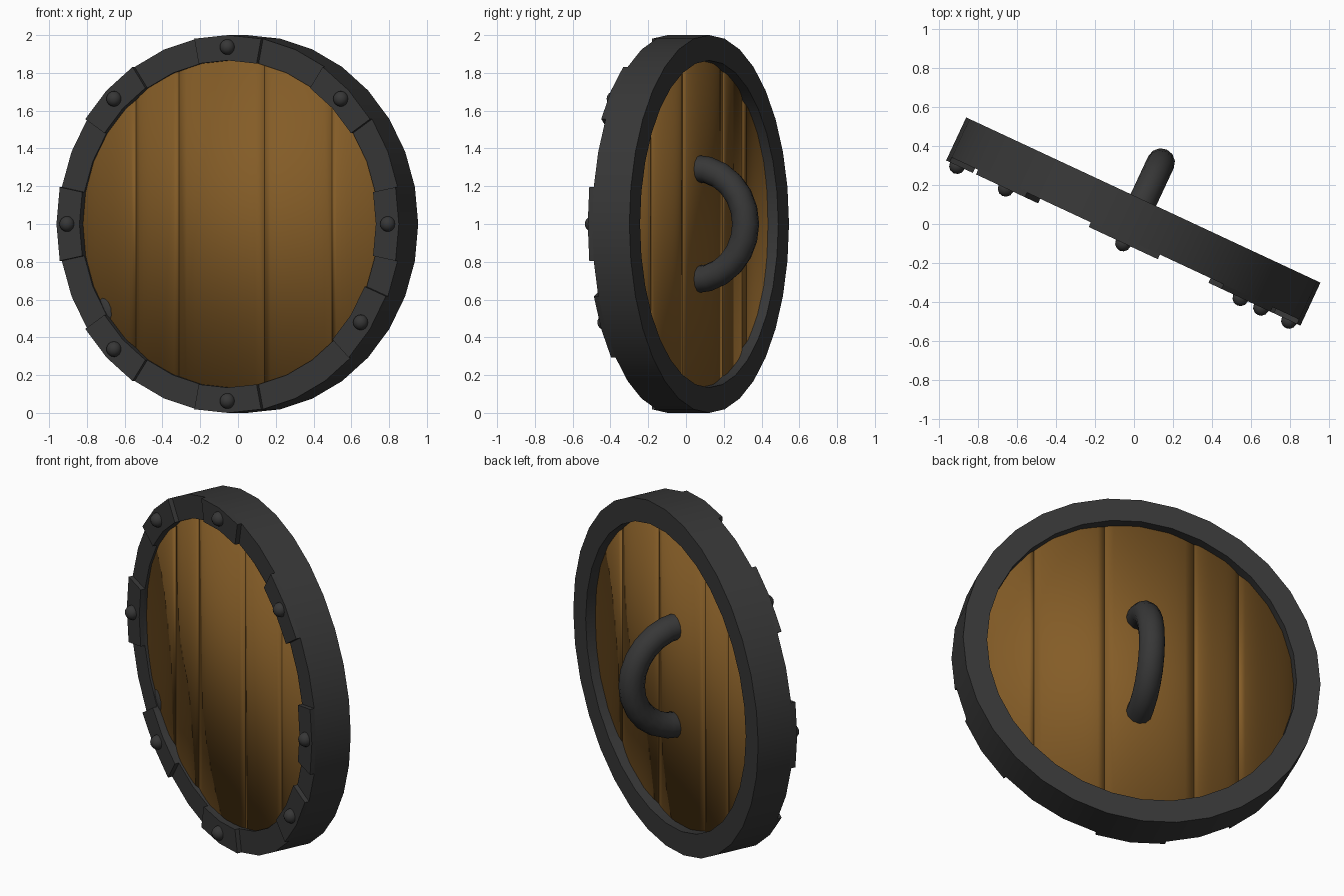
import bpy
import bmesh
from math import sin, cos, pi, radians, sqrt
from mathutils import Matrix, Vector

if "Cube" in bpy.data.objects:
    bpy.data.objects.remove(bpy.data.objects["Cube"])

# The shield is built facing -y around its own centre, then turned and raised
FRAME = Matrix.Translation((-0.008, 0.003, 1)) @ Matrix.Rotation(radians(-25), 4, "Z")
STEP = 2 * pi / 32
HOLE, OUTER = 0.866, 1.0
RIM_FRONT, RIM_BACK = -0.085, 0.132


def material(name, colour):
    mat = bpy.data.materials.new(name)
    mat.use_nodes = True
    mat.diffuse_color = (*colour, 1)
    bsdf = mat.node_tree.nodes["Principled BSDF"]
    bsdf.inputs["Base Color"].default_value = (*colour, 1)
    bsdf.inputs["Roughness"].default_value = 0.8
    return mat


iron = material("dark_iron", (0.038, 0.038, 0.038))
wood = material("brown_wood", (0.23, 0.107, 0.02))


def finish(name, bm, mat, angle=None):
    bmesh.ops.recalc_face_normals(bm, faces=bm.faces)
    mesh = bpy.data.meshes.new(name)
    bm.to_mesh(mesh)
    bm.free()
    mesh.materials.append(mat)
    obj = bpy.data.objects.new(name, mesh)
    bpy.context.collection.objects.link(obj)
    obj.matrix_world = FRAME
    bpy.ops.object.select_all(action="DESELECT")
    obj.select_set(True)
    bpy.context.view_layer.objects.active = obj
    if angle is None:
        bpy.ops.object.shade_smooth()
    else:
        bpy.ops.object.shade_smooth_by_angle(angle=radians(angle))
    return obj


def loft(bm, loops, closed):
    """Join equal loops of points with quads, closing the run or capping it."""
    rings = [[bm.verts.new(p) for p in loop] for loop in loops]
    pairs = list(zip(rings, rings[1:]))
    if closed:
        pairs.append((rings[-1], rings[0]))
    else:
        bm.faces.new(rings[0])
        bm.faces.new(rings[-1])
    for a, b in pairs:
        for i in range(len(a)):
            j = (i + 1) % len(a)
            bm.faces.new((a[i], a[j], b[j], b[i]))


def arc_block(name, start, count, y0, y1, closed=False):
    """Ring section of the rim, running over a number of its facets."""
    bm = bmesh.new()
    loops = []
    for i in range(count if closed else count + 1):
        a = (start + i) * STEP
        loops.append([(r * cos(a), y, r * sin(a)) for r, y in
                      ((HOLE, y0), (OUTER, y0), (OUTER, y1), (HOLE, y1))])
    loft(bm, loops, closed)
    return finish(name, bm, iron, 30)


# Iron rim
arc_block("rim", 0, 32, RIM_FRONT, RIM_BACK, closed=True)

# Raised plates on the rim, each with a domed rivet
for n, facet in enumerate((0, 4, 8, 12, 16, 20, 24, 29)):
    arc_block(f"rim_plate_{n + 1}", facet - 1, 2, RIM_FRONT - 0.026, RIM_FRONT + 0.01)
    bm = bmesh.new()
    a = facet * STEP
    place = Matrix.Translation((0.937 * cos(a), -0.113, 0.937 * sin(a)))
    bmesh.ops.create_uvsphere(bm, u_segments=12, v_segments=8, radius=0.041, matrix=place)
    finish(f"rivet_{n + 1}", bm, iron)

# Vertical planks, cut to the circle and slightly crowned
seams = (-0.895, -0.56, -0.31, 0.19, 0.585, 0.895)
for n, (left, right) in enumerate(zip(seams, seams[1:])):
    bm = bmesh.new()
    loops = []
    columns = 10
    for i in range(columns + 1):
        t = i / columns
        u = left + (right - left) * t
        half = sqrt(0.9 ** 2 - u * u)
        crown = 0.014 * (1 - (2 * t - 1) ** 4)
        front, back = -0.058 - crown, 0.064 + crown
        loops.append([(u, front, -half), (u, back, -half), (u, back, half), (u, front, half)])
    loft(bm, loops, False)
    finish(f"plank_{n + 1}", bm, wood)

# Bowed handle on the back
bm = bmesh.new()
loops = []
for i in range(13):
    a = -pi / 2 + pi * i / 12
    out = Vector((0, cos(a), sin(a)))
    centre = Vector((0, 0.05, 0)) + out * 0.295
    loops.append([centre + 0.072 * (Vector((cos(b), 0, 0)) + out * sin(b))
                  for b in (2 * pi * k / 12 for k in range(12))])
loft(bm, loops, False)
finish("handle", bm, iron, 50)

# Small iron lump set in the wood beside the rim
bm = bmesh.new()
place = (Matrix.Translation((-0.735, -0.062, -0.455)) @ Matrix.Rotation(radians(-15), 4, "Y")
         @ Matrix.Diagonal((0.045, 0.02, 0.075, 1)))
bmesh.ops.create_uvsphere(bm, u_segments=10, v_segments=6, radius=1, matrix=place)
finish("iron_lump", bm, iron)
